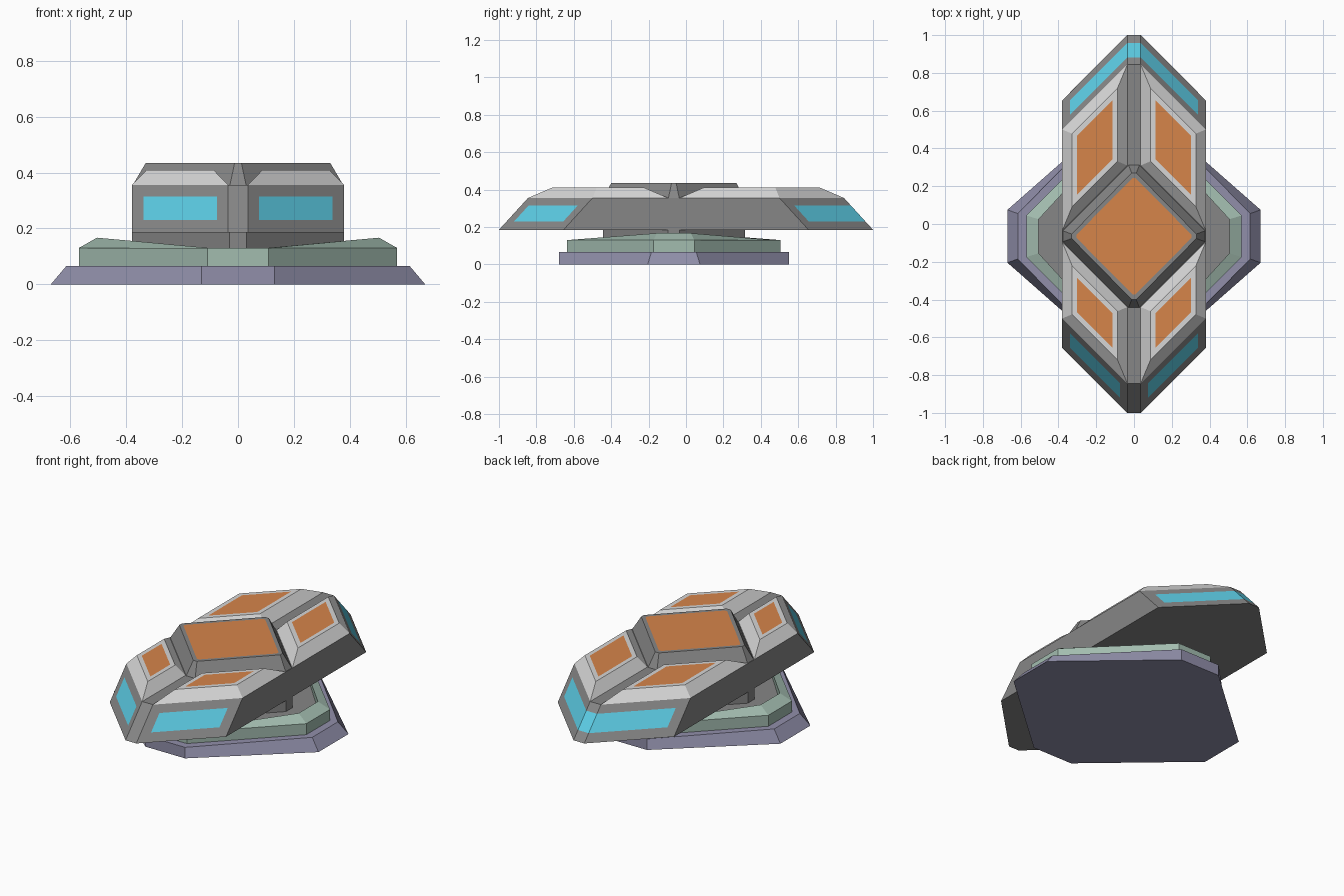
import bpy, bmesh
from math import sqrt

cube = bpy.data.objects.get("Cube")
if cube:
    bpy.data.objects.remove(cube, do_unlink=True)


def material(name, *rgb):
    """Flat material from display colour values, stored as linear."""
    col = [((c / 255 + 0.055) / 1.055) ** 2.4 for c in rgb] + [1]
    m = bpy.data.materials.new(name)
    m.use_nodes = True
    m.diffuse_color = col
    m.node_tree.nodes["Principled BSDF"].inputs["Base Color"].default_value = col
    return m


HULL = material("hull_grey", 134, 134, 134)
LIGHT = material("light_grey", 214, 214, 214)
ORANGE = material("orange", 214, 133, 74)
CYAN = material("cyan", 92, 204, 228)
GREEN = material("pale_green", 162, 188, 175)
PURPLE = material("dusty_purple", 145, 143, 170)


def octagon(side_x, side_y, tip_x, tip_y, z, tip_z=None, cy=0):
    """Diamond-like outline with cut corners; the tips may have their own height."""
    tz = z if tip_z is None else tip_z
    half = [(side_x, -side_y, z), (side_x, side_y, z), (tip_x, tip_y, tz), (-tip_x, tip_y, tz)]
    pts = half + [(-x, -y, h) for x, y, h in half]
    return [(x, y + cy, h) for x, y, h in pts]


def loft(name, rings, body, cap=None, cuts=(), rule=None):
    """Skin a stack of rings, close both ends, colour the top cap or faces by rule."""
    bm = bmesh.new()
    loops = [[bm.verts.new(p) for p in ring] for ring in rings]
    n = len(loops[0])
    for a, b in zip(loops, loops[1:]):
        for i in range(n):
            j = (i + 1) % n
            bm.faces.new((a[i], a[j], b[j], b[i]))
    bm.faces.new(loops[0][::-1])
    top = bm.faces.new(loops[-1])
    if cap:
        top.material_index = 1
    bmesh.ops.recalc_face_normals(bm, faces=bm.faces)
    for co, no in cuts:
        bmesh.ops.bisect_plane(bm, geom=bm.verts[:] + bm.edges[:] + bm.faces[:],
                               plane_co=co, plane_no=no)
    if rule:
        bm.normal_update()
        for f in bm.faces:
            f.material_index = int(rule(f.calc_center_median(), f.normal))
    me = bpy.data.meshes.new(name)
    bm.to_mesh(me)
    bm.free()
    me.materials.append(body)
    if cap:
        me.materials.append(cap)
    ob = bpy.data.objects.new(name, me)
    bpy.context.collection.objects.link(ob)
    return ob


CY = -0.065   # centre of the base and the core

# Base slab with sloped sides
loft("base_slab", [octagon(0.67, 0.14, 0.13, 0.615, 0, cy=CY),
                   octagon(0.615, 0.12, 0.13, 0.615, 0.065, cy=CY)], PURPLE)

# Raised rim around a sunken deck
loft("base_rim", [octagon(0.57, 0.11, 0.11, 0.57, 0.065, cy=CY),
                  octagon(0.57, 0.11, 0.11, 0.57, 0.13, cy=CY),
                  octagon(0.505, 0.09, 0.10, 0.53, 0.167, 0.13, cy=CY),
                  octagon(0.505, 0.09, 0.10, 0.53, 0.12, cy=CY)], GREEN, HULL)

# Neck under the hull
loft("neck", [octagon(0.38, 0.03, 0.03, 0.38, 0.115, cy=CY),
              octagon(0.38, 0.03, 0.03, 0.38, 0.19, cy=CY)], HULL)


# Hull with windows cut into its sloped ends; the rear window wraps round the tip
def is_window(c, n):
    sloped = 0.1 < n.z < 0.95
    in_band = 0.23 < c.z < 0.315 and abs(c.x) < 0.338
    return sloped and in_band and (c.y > 0 or abs(c.x) > 0.075)


window_cuts = [((0, 0, z), (0, 0, 1)) for z in (0.23, 0.315)]
window_cuts += [((s * x, 0, 0), (1, 0, 0)) for s in (-1, 1) for x in (0.075, 0.338)]
loft("hull", [octagon(0.38, 0.655, 0.035, 1, 0.185),
              octagon(0.38, 0.5, 0.035, 0.845, 0.355)], HULL, CYAN, window_cuts, is_window)

# Raised diamond core with an orange hatch
loft("core", [octagon(0.38, 0.03, 0.03, 0.38, 0.35, cy=CY),
              octagon(0.33, 0.012, 0.012, 0.335, 0.435, cy=CY),
              octagon(0.305, 0.008, 0.008, 0.308, 0.435, cy=CY)], HULL, ORANGE)


# Four bevelled roof panels between the core, the spine and the hull edge
def panel_ring(sx, sy, inset, z):
    inner_x, outer_x = 0.035 + inset, 0.38 - inset
    near = 0.41 + sy * CY + inset * sqrt(2)
    far = 0.88 - inset * sqrt(2)
    pts = [(inner_x, near - inner_x), (outer_x, near - outer_x),
           (outer_x, far - outer_x), (inner_x, far - inner_x)]
    return [(sx * x, sy * y, z) for x, y in pts]


for sy, end in ((-1, "front"), (1, "rear")):
    for sx, side in ((-1, "right"), (1, "left")):
        loft(f"{end}_{side}_panel", [panel_ring(sx, sy, d, z) for d, z in
                                     ((0, 0.355), (0.053, 0.41), (0.078, 0.41))], LIGHT, ORANGE)
